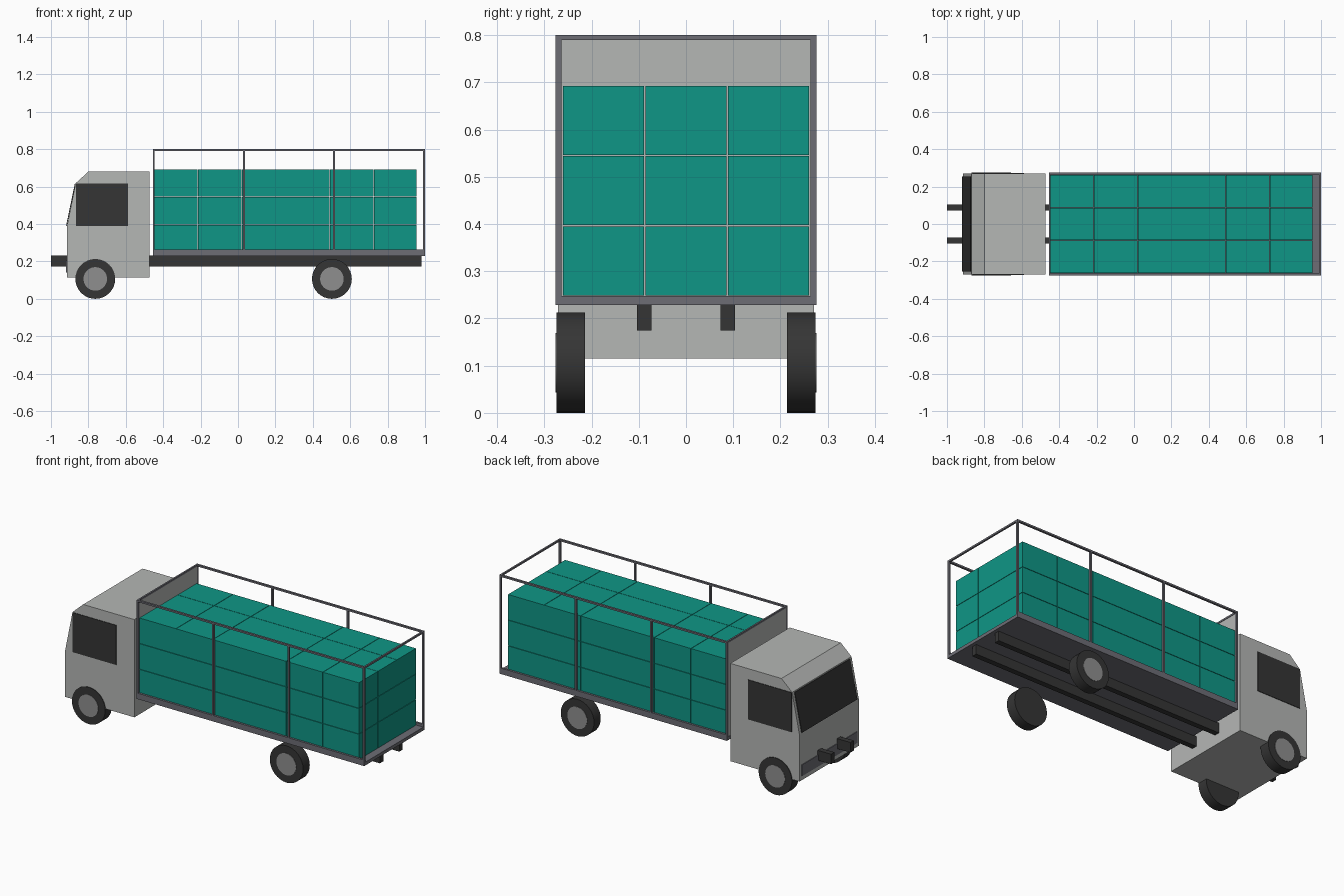
import bpy, bmesh, math
from mathutils import Vector

if "Cube" in bpy.data.objects:
    bpy.data.objects.remove(bpy.data.objects["Cube"])


def material(name, r, g, b):
    lin = [((c / 255 + 0.055) / 1.055) ** 2.4 for c in (r, g, b)]
    m = bpy.data.materials.new(name)
    m.diffuse_color = (*lin, 1)
    m.use_nodes = True
    m.node_tree.nodes["Principled BSDF"].inputs["Base Color"].default_value = m.diffuse_color
    return m


CAB = material("light grey paint", 181, 183, 181)
FRAME = material("steel grey", 109, 109, 117)
DARK = material("near black", 53, 53, 53)
HUB = material("hub grey", 143, 143, 143)
TEAL = material("teal crate", 15, 150, 134)


def finish(name, bm, mat):
    bmesh.ops.recalc_face_normals(bm, faces=bm.faces)
    me = bpy.data.meshes.new(name)
    bm.to_mesh(me)
    bm.free()
    me.materials.append(mat)
    ob = bpy.data.objects.new(name, me)
    bpy.context.collection.objects.link(ob)
    return ob


def box(name, x, y, z, mat):
    """Box from (min, max) ranges on each axis."""
    bm = bmesh.new()
    bmesh.ops.create_cube(bm, size=1)
    for v in bm.verts:
        v.co = Vector([r[0] if c < 0 else r[1] for c, r in zip(v.co, (x, y, z))])
    return finish(name, bm, mat)


def prism(name, profile, y0, y1, mat):
    """Side profile (x, z) extruded along y."""
    bm = bmesh.new()
    face = bm.faces.new([bm.verts.new((x, y0, z)) for x, z in profile])
    ext = bmesh.ops.extrude_face_region(bm, geom=[face])["geom"]
    verts = [g for g in ext if isinstance(g, bmesh.types.BMVert)]
    bmesh.ops.translate(bm, verts=verts, vec=(0, y1 - y0, 0))
    return finish(name, bm, mat)


def disc(name, x, y, z, radius, depth, mat):
    bpy.ops.mesh.primitive_cylinder_add(vertices=32, radius=radius, depth=depth,
                                        location=(x, y, z), rotation=(math.pi / 2, 0, 0))
    ob = bpy.context.object
    ob.name = name
    ob.data.materials.append(mat)
    bpy.ops.object.shade_smooth_by_angle(angle=math.radians(35))


# cab shell with sloped windscreen
prism("cab", [(-0.915, 0.115), (-0.915, 0.385), (-0.868, 0.618), (-0.80, 0.68),
              (-0.473, 0.68), (-0.473, 0.115)], -0.271, 0.271, CAB)
prism("windscreen", [(-0.915, 0.39), (-0.919, 0.391), (-0.873, 0.613), (-0.869, 0.612)],
      -0.253, 0.253, DARK)
box("front_bumper_strip", (-0.919, -0.914), (-0.253, 0.253), (0.14, 0.205), FRAME)

# side windows, wheels and chassis rails, mirrored
for s, side in ((-1, "right"), (1, "left")):
    box(f"side_window_{side}", (-0.866, -0.587), sorted((s * 0.27, s * 0.274)),
        (0.388, 0.617), DARK)
    for x, end in ((-0.763, "front"), (0.502, "rear")):
        disc(f"tyre_{end}_{side}", x, s * 0.244, 0.1065, 0.1065, 0.061, DARK)
        disc(f"hub_{end}_{side}", x, s * 0.2735, 0.1065, 0.063, 0.006, HUB)
    box(f"chassis_rail_{side}", (-1.0, 0.98), sorted((s * 0.073, s * 0.104)),
        (0.174, 0.232), DARK)

# load bed, side sills and headboard
X0, X1, W, T = -0.455, 1.0, 0.276, 0.012
box("bed_floor", (X0, X1), (-W, W), (0.229, 0.248), FRAME)
box("headboard", (X0 + 0.002, X0 + 0.007), (-W + T, W - T), (0.248, 0.79), CAB)

# open cage: sills, top rails and posts
for s, side in ((-1, "right"), (1, "left")):
    y = sorted((s * W, s * (W - T)))
    box(f"bed_sill_{side}", (X0, X1), y, (0.248, 0.263), FRAME)
    box(f"top_rail_{side}", (X0, X1), y, (0.79, 0.80), FRAME)
    for i in range(4):
        x = X0 + i * (X1 - X0 - T * 0.8) / 3
        box(f"post_{side}_{i + 1}", (x, x + T * 0.8), y, (0.263, 0.79), FRAME)
for x, end in ((X0, "front"), (X1 - T * 0.8, "rear")):
    box(f"top_crossbar_{end}", (x, x + T * 0.8), (-W + T, W - T), (0.79, 0.80), FRAME)

# stacked crates; the third row is double length
GAP = 0.0012
edges = (-0.448, -0.214, 0.021, 0.491, 0.725, 0.956)
for i, (xa, xb) in enumerate(zip(edges, edges[1:])):
    for j in range(3):
        for k in range(3):
            ya, za = -0.262 + j * 0.1747, 0.2475 + k * 0.1487
            box(f"crate_{i + 1}_{j + 1}_{k + 1}", (xa + GAP, xb - GAP),
                (ya + GAP, ya + 0.1747 - GAP), (za + GAP, za + 0.1487 - GAP), TEAL)
